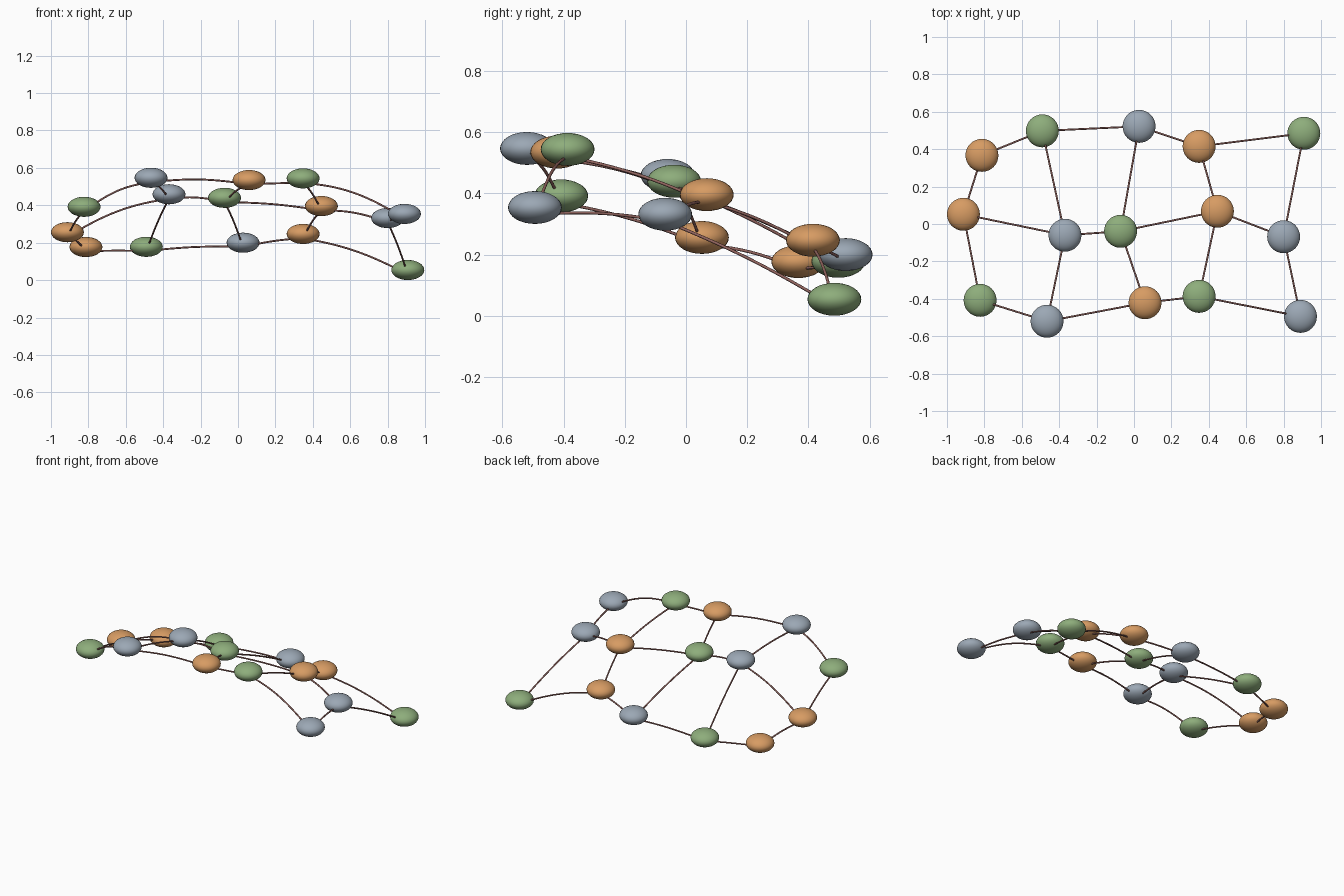
import bpy
import math
from mathutils import Vector

if "Cube" in bpy.data.objects:
    bpy.data.objects.remove(bpy.data.objects["Cube"], do_unlink=True)


def material(name, rgb):
    m = bpy.data.materials.new(name)
    m.use_nodes = True
    m.diffuse_color = (*rgb, 1)
    m.node_tree.nodes["Principled BSDF"].inputs["Base Color"].default_value = (*rgb, 1)
    return m


orange = material("orange", (0.68, 0.33, 0.125))
green = material("green", (0.27, 0.42, 0.20))
blue = material("grey blue", (0.33, 0.39, 0.46))
brown = material("reddish brown", (0.29, 0.13, 0.115))

# Pad centres and colours, row by row from back to front
rows = [
    [(-.813, .367, .177, orange), (-.49, .498, .178, green), (.027, .522, .2, blue),
     (.348, .415, .247, orange), (.908, .485, .054, green)],
    [(-.912, .052, .256, orange), (-.369, -.06, .459, blue), (-.072, -.039, .44, green),
     (.446, .068, .396, orange), (.8, -.068, .332, blue)],
    [(-.823, -.408, .392, green), (-.465, -.52, .547, blue), (.059, -.421, .535, orange),
     (.348, -.387, .544, green), (.89, -.494, .354, blue)],
]
row_names = ("back", "middle", "front")

# Height of each row strand above the straight chord at its middle
row_arch = [(-.02, -.012, -.015, .005), (.012, -.008, -.012, -.004), (.008, -.003, -.022, .018)]

PAD_RADIUS, PAD_SQUASH = .088, .61
STRAND_RADIUS, STRAND_DROP = .005, .023


def pad(name, x, y, z, mat):
    bpy.ops.mesh.primitive_uv_sphere_add(segments=32, ring_count=16,
                                         radius=PAD_RADIUS, location=(x, y, z))
    ob = bpy.context.object
    ob.name = name
    ob.scale.z = PAD_SQUASH
    ob.data.materials.append(mat)
    bpy.ops.object.shade_smooth()


def strand(name, start, end, arch, steps=16):
    """Thin tube joining two pads from their undersides, bowed in height."""
    a, b = Vector(start[:3]), Vector(end[:3])
    curve = bpy.data.curves.new(name, "CURVE")
    curve.dimensions = "3D"
    curve.bevel_depth = STRAND_RADIUS
    curve.bevel_resolution = 2
    curve.use_fill_caps = True
    line = curve.splines.new("POLY")
    line.points.add(steps)
    for i, p in enumerate(line.points):
        t = i / steps
        pos = a.lerp(b, t)
        pos.z += (arch + STRAND_DROP) * math.sin(math.pi * t) - STRAND_DROP
        p.co = (*pos, 1)
    line.use_smooth = True
    curve.materials.append(brown)
    bpy.context.collection.objects.link(bpy.data.objects.new(name, curve))


for r, row in enumerate(rows):
    for c, node in enumerate(row):
        label = f"{row_names[r]}_{c + 1}"
        pad(f"pad_{label}", *node)
        # Strand to the next pad in the row
        if c < len(row) - 1:
            strand(f"row_strand_{label}", node, row[c + 1], row_arch[r][c])
        # Strand to the pad in the next row forward
        if r < len(rows) - 1:
            strand(f"column_strand_{label}", node, rows[r + 1][c], -.008)
